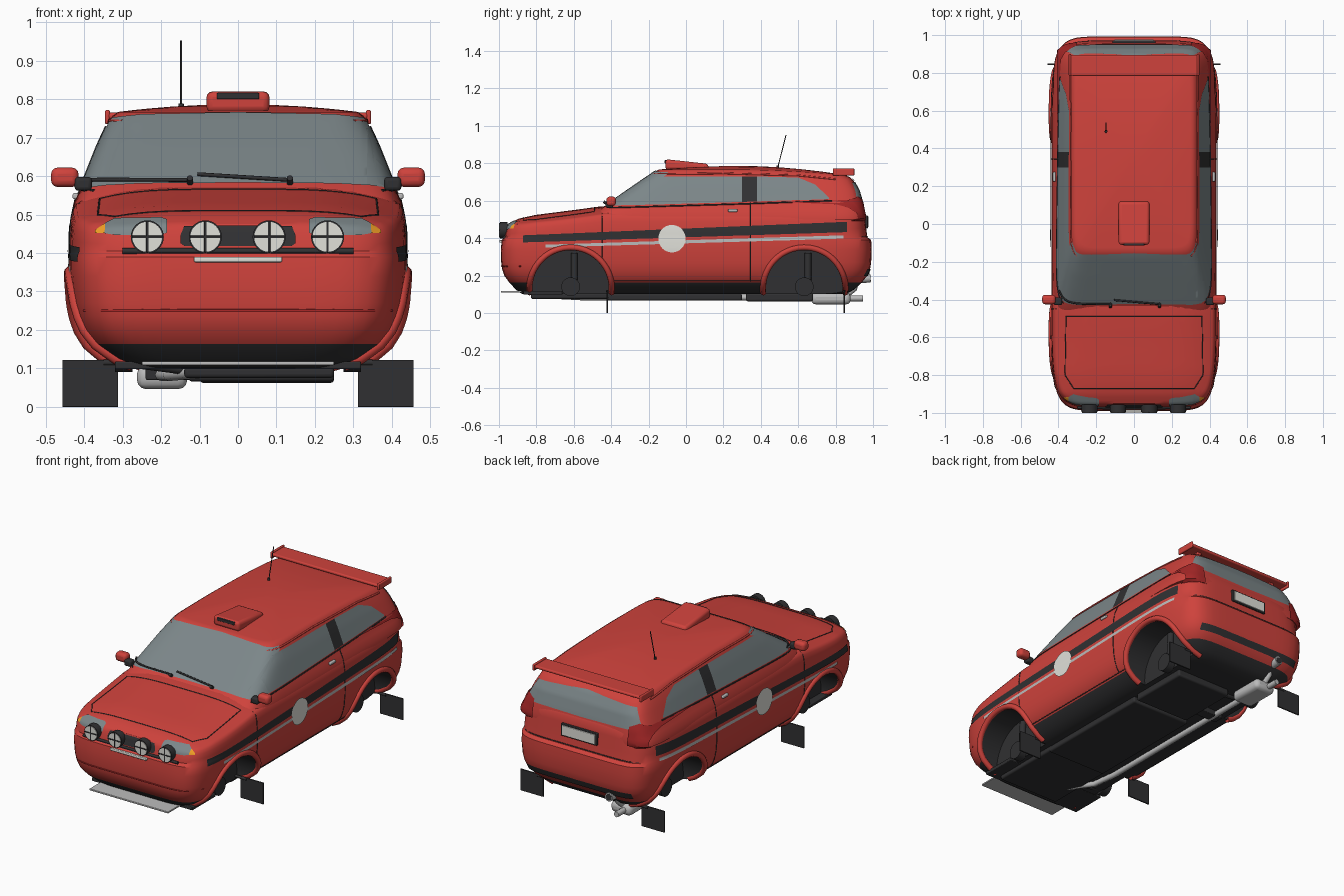
import bpy, bmesh
from math import sin, cos, pi, hypot
from mathutils import Vector
from mathutils.bvhtree import BVHTree

if "Cube" in bpy.data.objects:
    bpy.data.objects.remove(bpy.data.objects["Cube"])


def material(name, *c):
    m = bpy.data.materials.new(name)
    m.diffuse_color = (*c, 1)
    m.use_nodes = True
    m.node_tree.nodes["Principled BSDF"].inputs["Base Color"].default_value = m.diffuse_color
    return m


RED = material("paint_red", .62, .055, .045)
DARKRED = material("lens_red", .38, .02, .02)
BLACK = material("black_trim", .03, .03, .032)
GLASS = material("glass", .2, .24, .25)
SILVER = material("silver", .5, .5, .5)
WHITE = material("white", .75, .75, .7)
ORANGE = material("orange", .9, .35, .02)


def finish(ob, mat, angle=.6):
    if not ob.data.materials:
        ob.data.materials.append(mat)
    bpy.ops.object.select_all(action='DESELECT')
    ob.select_set(True)
    bpy.context.view_layer.objects.active = ob
    bpy.ops.object.shade_smooth_by_angle(angle=angle)
    return ob


def mesh_object(name, verts, faces, mat, angle=.6):
    me = bpy.data.meshes.new(name)
    me.from_pydata(verts, [], faces)
    ob = bpy.data.objects.new(name, me)
    bpy.context.collection.objects.link(ob)
    bm = bmesh.new()
    bm.from_mesh(me)
    bmesh.ops.recalc_face_normals(bm, faces=bm.faces)
    bm.to_mesh(me)
    bm.free()
    return finish(ob, mat, angle)


def box(name, x0, x1, y0, y1, z0, z1, mat, bevel=.004, taper=0):
    v = [(x, y, z - (taper if z == z1 and y == y1 else 0)) for x in (x0, x1) for y in (y0, y1) for z in (z0, z1)]
    f = [(0, 1, 3, 2), (4, 6, 7, 5), (0, 4, 5, 1), (2, 3, 7, 6), (0, 2, 6, 4), (1, 5, 7, 3)]
    ob = mesh_object(name, v, f, mat)
    b = ob.modifiers.new("bevel", 'BEVEL')
    b.width, b.segments = bevel, 3
    return ob


def cyl(name, p, q, r, mat, seg=32):
    p, q = Vector(p), Vector(q)
    bpy.ops.mesh.primitive_cylinder_add(vertices=seg, radius=r, depth=(q - p).length, location=(p + q) / 2)
    ob = bpy.context.object
    ob.name = name
    ob.rotation_euler = (q - p).to_track_quat('Z', 'Y').to_euler()
    return finish(ob, mat)


def tube(name, pts, r, mat):
    cu = bpy.data.curves.new(name, 'CURVE')
    cu.dimensions, cu.bevel_depth, cu.bevel_resolution, cu.use_fill_caps = '3D', r, 2, True
    sp = cu.splines.new('POLY')
    sp.points.add(len(pts) - 1)
    for a, p in zip(sp.points, pts):
        a.co = (*p, 1)
    ob = bpy.data.objects.new(name, cu)
    bpy.context.collection.objects.link(ob)
    bpy.ops.object.select_all(action='DESELECT')
    ob.select_set(True)
    bpy.context.view_layer.objects.active = ob
    bpy.ops.object.convert(target='MESH')
    return finish(bpy.context.object, mat, 1)


def interp(tab, u):
    for a, b in zip(tab, tab[1:]):
        if u <= b[0]:
            t = max(0, (u - a[0]) / max(1e-6, b[0] - a[0]))
            return [p + (q - p) * t for p, q in zip(a[1:], b[1:])]
    return list(tab[-1][1:])


def ring(w, y0, y1, n, zf, scale=1):
    # rounded-rectangle plan outline, height given by zf(x, y)
    sq = []
    for m, f in ((40, lambda a: (1, a)), (24, lambda a: (-a, 1)), (40, lambda a: (-1, -a)), (24, lambda a: (a, -1))):
        sq += [f(sin(pi / 2 * (2 * i / m - 1))) for i in range(m)]
    out = []
    for a, b in sq:
        k = scale * (abs(a) ** n + abs(b) ** n) ** (-1 / n)
        x, y = a * k * w, (y0 + y1) / 2 + b * k * (y1 - y0) / 2
        out.append((x, y, zf(x, y)))
    return out


def loft(name, rings, mat):
    n = len(rings[0])
    v = [p for r in rings for p in r]
    f = [(i * n + j, i * n + (j + 1) % n, (i + 1) * n + (j + 1) % n, (i + 1) * n + j)
         for i in range(len(rings) - 1) for j in range(n)]
    f += [tuple(range(n))[::-1], tuple(range(len(v) - n, len(v)))]
    return mesh_object(name, v, f, mat)


# Lower body: stacked plan outlines, closed by the crowned bonnet
HOOD = [(-.97, .445), (-.95, .475), (-.9, .503), (-.8, .525), (-.6, .55), (-.42, .575), (1, .575)]
hood = lambda x, y: interp(HOOD, y)[0] - .045 * (abs(x) / .42) ** 4
LOW = [(.10, .27, -.86, .82), (.103, .30, -.88, .86), (.125, .345, -.91, .90), (.163, .39, -.945, .94),
       (.2, .413, -.972, .97), (.235, .425, -.983, .984), (.27, .432, -.988, .99), (.34, .438, -.99, .993),
       (.39, .438, -.985, .99), (.405, .437, -.97, .97)]
HIGH = [(.3, .437, -.968, .962), (.7, .434, -.962, .957), (.92, .428, -.958, .952), (1, .42, -.95, .945)]
rings = [ring(w, a, b, 8, lambda x, y, z=z: z) for z, w, a, b in LOW]
rings += [ring(w, a, b, 8, lambda x, y, f=f: .41 + (hood(x, y) - .41) * f) for f, w, a, b in HIGH]
rings += [ring(.42, -.95, .945, 8, hood, s) for s in (.985, .965, .94, .9, .85, .78, .7, .6, .5, .4, .2)]
body = loft("lower_body", rings, RED)

# Cabin shell with roof
drop = lambda y, z: z - .03 * max(0, (y - .2) / .65) ** 2 * (z - .5) / .27
CAB = [(.5, .43, -.52, .955), (.53, .427, -.49, .955), (.56, .413, -.45, .95), (.6, .397, -.393, .945),
       (.68, .365, -.278, .925), (.74, .337, -.19, .895), (.757, .326, -.165, .875), (.767, .312, -.145, .85)]
rings = [ring(w, a, b, 11, lambda x, y, z=z: drop(y, z)) for z, w, a, b in CAB]
rings += [ring(.312, -.145, .85, 11, lambda x, y, s=s: drop(y, .767 + .02 * (1 - s * s)), s) for s in (.96, .88, .75, .55, .3, .1)]
cabin = loft("cabin_shell", rings, RED)

bm = bmesh.new()
for o in (body, cabin):
    bm.from_mesh(o.data)
SHELL = BVHTree.FromBMesh(bm)
bm.free()

# Wheel wells cut from the body
AXLES = (-.617, .632)
for i, y in enumerate(AXLES):
    for s in (1, -1):
        c = cyl("well_cutter", (s * .28, y, .13), (s * .6, y, .13), .208, BLACK, 64)
        b = body.modifiers.new("well", 'BOOLEAN')
        b.object, b.operation, b.solver = c, 'DIFFERENCE', 'EXACT'
        bpy.context.view_layer.objects.active = body
        bpy.ops.object.modifier_apply(modifier=b.name)
        bpy.data.objects.remove(c)
while len(body.data.materials) < 2:
    body.data.materials.append(BLACK)
body.data.materials[1] = BLACK
for p in body.data.polygons:
    well = any(all(hypot(body.data.vertices[v].co.y - y, body.data.vertices[v].co.z - .13) < .2095 for v in p.vertices) for y in AXLES)
    p.material_index = 1 if well or p.center.z < .163 else 0
finish(body, RED)


def project(u, v, view, lift=.004):
    o, d = {'right': ((2, u, v), (-1, 0, 0)), 'left': ((-2, u, v), (1, 0, 0)), 'front': ((u, -2, v), (0, 1, 0)),
            'back': ((u, 2, v), (0, -1, 0)), 'top': ((u, v, 2), (0, 0, -1))}[view]
    loc, nor, _, _ = SHELL.ray_cast(Vector(o), Vector(d))
    if loc is None:
        return None
    return loc + nor * (lift if nor.dot(Vector(d)) < 0 else -lift)


def decal(name, cols, view, mat, rows=8, lift=.004):
    # panel of columns (u, low, high) laid on the shell
    cols = sorted(cols)
    us = sorted({round(c[0], 4) for c in cols} | {cols[0][0] + i * .02 for i in range(int((cols[-1][0] - cols[0][0]) / .02))})
    v, f, ids = [], [], {}
    for i, u in enumerate(us):
        lo, hi = interp(cols, u)
        for j in range(rows + 1):
            p = project(u, lo + (hi - lo) * j / rows, view, lift)
            if p:
                ids[i, j] = len(v)
                v.append(p)
    for i in range(len(us) - 1):
        for j in range(rows):
            q = [ids.get(k) for k in ((i, j), (i + 1, j), (i + 1, j + 1), (i, j + 1))]
            if None not in q:
                f.append(q)
    return mesh_object(name, v, f, mat)


def seam(name, pts, view, r=.0025, mat=BLACK, lift=0):
    path = []
    for a, b in zip(pts, pts[1:]):
        path += [project(a[0] + (b[0] - a[0]) * i / 16, a[1] + (b[1] - a[1]) * i / 16, view, lift) for i in range(17)]
    tube(name, [p for p in path if p], r, mat)


def sym(cols):
    return [(s * u, a, b) for u, a, b in cols for s in ((1, -1) if u else (1,))]


# Windscreen, rear glass, bonnet outline, front and rear details
decal("windscreen", sym([(.385, .568, .6), (.335, .574, .735), (.325, .574, .75), (.25, .578, .758), (0, .58, .763)]), 'front', GLASS, 16)
decal("rear_window", sym([(.36, .59, .6), (.31, .585, .695), (0, .58, .715)]), 'back', GLASS, 12)
seam("bonnet_seam", [(-.32, -.87), (-.365, -.8), (-.36, -.49), (.36, -.49), (.365, -.8), (.32, -.87), (-.32, -.87)], 'top')
decal("grille", sym([(.15, .425, .445), (.14, .418, .468), (0, .418, .47)]), 'front', BLACK)
decal("bumper_gap", sym([(.30, .397, .412), (0, .397, .412)]), 'front', BLACK)
box("front_plate", -.115, .115, -.998, -.98, .376, .39, WHITE)
seam("front_bumper_groove", [(-.4, .25), (.4, .25)], 'front', .004, DARKRED)
decal("rear_bumper_slot", sym([(.33, .2, .235), (0, .2, .235)]), 'back', BLACK)
seam("tailgate_seam", [(-.36, .41), (.36, .41)], 'back')
box("rear_plate_frame", -.115, .115, .945, .972, .452, .522, BLACK)
box("rear_plate", -.105, .105, .95, .976, .459, .515, WHITE, .003)

for s, side in ((1, 'right'), (-1, 'left')):
    # Side windows, stripes and panel lines
    decal("front_side_window", [(-.40, .572, .58), (-.3, .575, .645), (-.17, .578, .722), (-.1, .58, .728), (.3, .592, .728)], side, GLASS)
    decal("pillar_trim", [(.3, .592, .728), (.38, .595, .728)], side, BLACK)
    decal("rear_side_window", [(.38, .595, .728), (.6, .602, .722), (.69, .604, .685), (.765, .607, .615)], side, GLASS)
    decal("dark_stripe", [(-.87, .377, .415), (.86, .432, .487)], side, BLACK)
    decal("light_stripe", [(-.75, .35, .365), (.84, .397, .415)], side, SILVER, 3)
    decal("door_roundel", [(-.075 + .073 * cos(k * pi / 24), .397 - .073 * sin(k * pi / 24), .397 + .073 * sin(k * pi / 24))
                           for k in range(25)], side, WHITE, 10, .007)
    seam("door_front_seam", [(-.45, .53), (-.45, .3), (-.41, .2)], side)
    seam("door_rear_seam", [(.345, .59), (.345, .17)], side)
    seam("sill_seam", [(-.39, .172), (.41, .172)], side)
    seam("belt_moulding", [(-.42, .562), (.3, .583), (.78, .6)], side, .004)
    seam("roof_gutter", [(-.17, .742), (.2, .746), (.6, .735), (.8, .715)], side, .005, RED)
    p = project(.25, .548, side)
    box("door_handle", p.x - .008, p.x + .008, .225, .275, .54, .556, SILVER, .005)
    # Lamps
    decal("headlight", [(s * .185, .452, .485), (s * .2, .446, .49), (s * .32, .446, .488), (s * .345, .45, .475)], 'front', GLASS)
    decal("indicator", [(s * .345, .45, .475), (s * .37, .45, .458)], 'front', ORANGE)
    decal("tail_lamp", [(s * .3, .5, .6), (s * .345, .49, .62), (s * .4, .49, .59)], 'back', DARKRED, 8, .008)
    # Mirror
    xs = sorted((s * .415, s * .486))
    box("mirror_housing", *xs, -.425, -.375, .572, .622, RED, .016)
    box("mirror_mount", *sorted((s * .38, s * .425)), -.43, -.39, .562, .598, BLACK, .01)
    # Arch flares, flaps and suspension
    for y, flap in zip(AXLES, (-.42, .845)):
        arc = []
        for k in range(41):
            a = -.1 + (pi + .2) * k / 40
            p = project(y + .22 * cos(a), max(.108, .13 + .22 * sin(a)), side, 0)
            if p:
                arc.append(p)
        tube("arch_flare", arc, .016, RED)
        box("mud_flap", *sorted((s * .312, s * .457)), flap - .004, flap + .004, 0, .122, BLACK, .001)
        tube("flap_bracket", [(s * .25, flap, .115), (s * .35, flap, .115)], .008, BLACK)
        cyl("suspension_arm", (s * .12, y, .095), (s * .31, y, .12), .014, BLACK, 16)
        cyl("hub", (s * .275, y, .14), (s * .32, y, .14), .05, BLACK)
        cyl("strut", (s * .295, y + .02, .14), (s * .285, y + .02, .32), .018, BLACK, 16)
    # Spoiler supports and ends
    box("spoiler_support", *sorted((s * .24, s * .27)), .80, .86, .70, .755, RED)
    box("spoiler_end", *sorted((s * .333, s * .346)), .785, .9, .735, .772, RED, .005)

# Roof spoiler, scoop and aerial
box("roof_spoiler", -.34, .34, .785, .895, .748, .765, RED, .007)
box("roof_scoop", -.082, .082, -.11, .12, .765, .822, RED, .016, .025)
box("scoop_opening", -.055, .055, -.114, -.08, .8, .817, BLACK, .003)
tube("aerial", [(-.148, .49, .775), (-.148, .535, .952)], .0025, BLACK)
cyl("aerial_base", (-.148, .488, .77), (-.148, .491, .788), .007, BLACK, 16)

# Wipers
for a, b in (((-.39, .583), (-.125, .582)), ((-.105, .597), (.135, .582))):
    seam("wiper", [a, b], 'front', .005, BLACK, .01)
    p = project(*b, 'front')
    cyl("wiper_pivot", p + Vector((0, .01, -.01)), p + Vector((0, -.02, .01)), .008, BLACK, 16)

# Four spot lamps on a bar
tube("lamp_bar", [(-.3, -.972, .405), (.3, -.972, .405)], .008, BLACK)
for x in (-.236, -.085, .081, .233):
    cyl("spot_lamp", (x, -.955, .442), (x, -.994, .442), .043, BLACK)
    cyl("spot_lens", (x, -.99, .442), (x, -.997, .442), .039, WHITE)
    box("lens_bar", x - .04, x + .04, -1, -.994, .439, .445, BLACK, .001)
    box("lens_bar", x - .003, x + .003, -1, -.994, .402, .482, BLACK, .001)
    cyl("lamp_stem", (x, -.975, .4), (x, -.975, .44), .008, BLACK, 12)

# Underbody guards, pan and exhaust
box("skid_plate", -.25, .25, -.99, -.76, .108, .118, SILVER, .003)
box("front_crossmember", -.32, .32, -.87, -.66, .098, .118, BLACK)
box("engine_guard", -.14, .25, -.83, -.4, .075, .105, BLACK, .01)
box("floor_guard", -.13, .25, -.42, .3, .066, .103, BLACK, .01)
box("tank_guard", -.1, .25, .32, .68, .062, .105, BLACK, .01)
box("rear_crossmember", -.24, .24, .4, .46, .07, .12, BLACK)
tube("exhaust_pipe", [(-.1, -.68, .09), (-.18, -.55, .083), (-.2, -.4, .083), (-.2, .68, .083)], .016, SILVER)
box("silencer", -.263, -.132, .67, .88, .046, .108, SILVER, .024)
tube("tail_pipe", [(-.22, .86, .078), (-.22, .945, .078)], .016, SILVER)
cyl("exhaust_tip", (-.2, .89, .18), (-.2, .985, .187), .024, SILVER)
cyl("exhaust_bore", (-.2, .9, .181), (-.2, .987, .1872), .018, BLACK)
tube("exhaust_link", [(-.2, .85, .09), (-.2, .9, .13), (-.2, .91, .18)], .016, SILVER)
